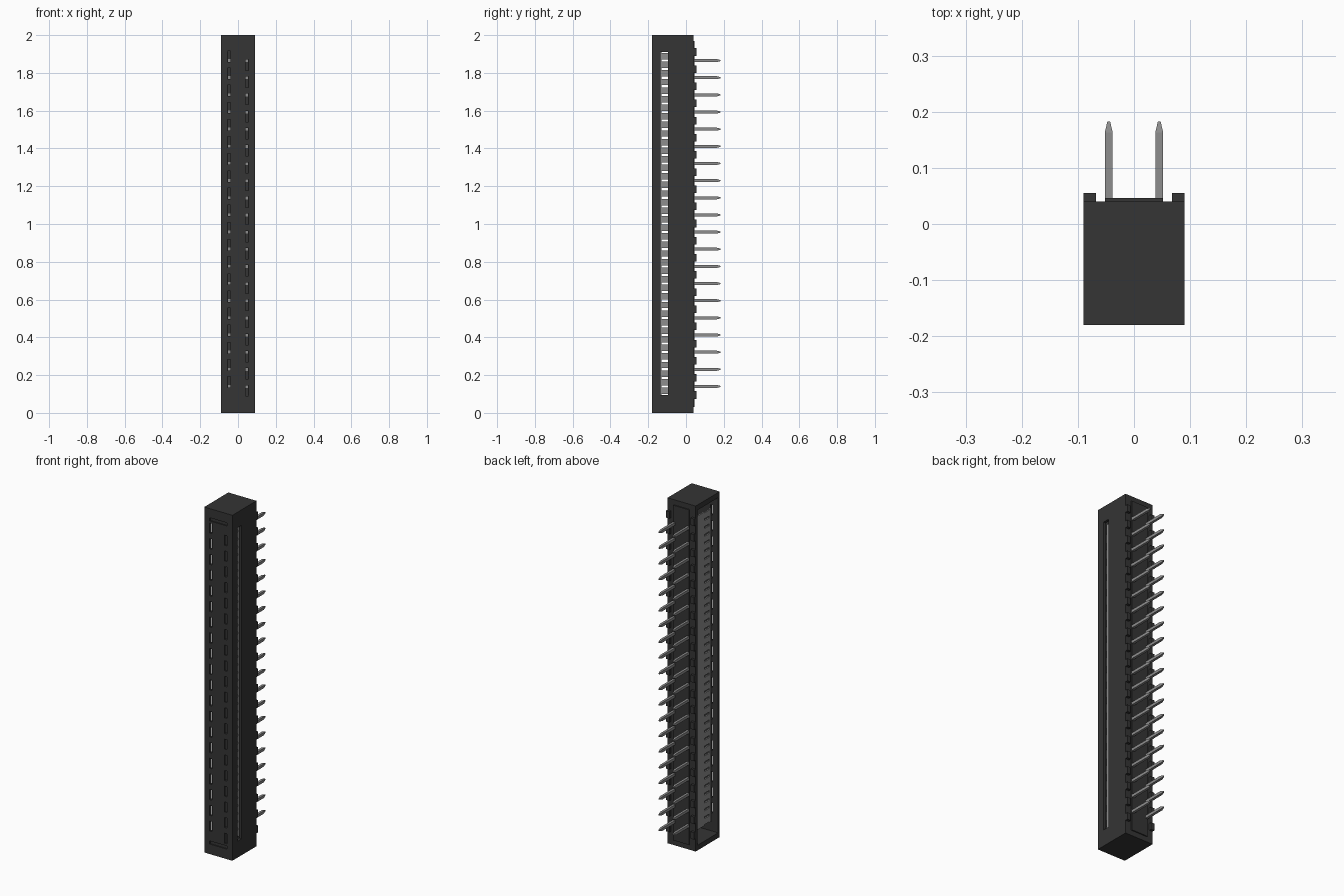
import bpy, bmesh
from mathutils import Vector

cube = bpy.data.objects.get("Cube")
if cube:
    bpy.data.objects.remove(cube, do_unlink=True)


def material(name, value):
    m = bpy.data.materials.new(name)
    m.use_nodes = True
    colour = (value, value, value, 1)
    m.diffuse_color = colour
    m.node_tree.nodes["Principled BSDF"].inputs["Base Color"].default_value = colour
    return m


plastic = material("black plastic", 0.035)
metal = material("grey metal", 0.27)


def add_box(bm, low, high):
    """Add an axis-aligned box between two corners; return its vertices."""
    low, high = Vector(low), Vector(high)
    verts = bmesh.ops.create_cube(bm, size=1)["verts"]
    for v in verts:
        v.co = (low + high) / 2 + v.co * (high - low)
    return verts


def finish(bm, name, mat):
    mesh = bpy.data.meshes.new(name)
    bm.to_mesh(mesh)
    bm.free()
    mesh.materials.append(mat)
    obj = bpy.data.objects.new(name, mesh)
    bpy.context.collection.objects.link(obj)
    return obj


def boxes(name, mat, corners):
    bm = bmesh.new()
    for low, high in corners:
        add_box(bm, low, high)
    return finish(bm, name, mat)


PITCH = 0.0908
COUNT = 20
FIRST = 0.14
HALF = PITCH / 2

# Housing: long hollow block, open on one side
housing = boxes("housing", plastic, [((-0.09, -0.18, 0), (0.09, 0.04, 2))])
cavity = boxes("cavity_cutter", plastic,
               [((-0.12, -0.165, 0.03), (0.075, 0.025, 1.97))])

# Side window, staggered front slots and two shallow end grooves
openings = [((0.06, -0.135, 0.095), (0.12, -0.095, 1.91))]
for i in range(COUNT):
    for side in (-1, 1):
        x, z = side * 0.048, FIRST + i * PITCH - side * HALF / 2
        openings.append(((x - 0.007, -0.2, z - 0.029), (x + 0.007, -0.155, z + 0.029)))
for z in (0.067, 1.938):
    openings.append(((-0.055, -0.2, z - 0.009), (0.055, -0.174, z + 0.009)))
slots = boxes("slot_cutter", plastic, openings)

for cutter in (cavity, slots):
    cutter.hide_render = True
    cutter.hide_viewport = True
    cutter.display_type = 'WIRE'
    mod = housing.modifiers.new(cutter.name, 'BOOLEAN')
    mod.operation = 'DIFFERENCE'
    mod.solver = 'EXACT'
    mod.object = cutter

# Apply the cuts and drop the helpers
depsgraph = bpy.context.evaluated_depsgraph_get()
cut_mesh = bpy.data.meshes.new_from_object(housing.evaluated_get(depsgraph))
housing.modifiers.clear()
housing.data = cut_mesh
for cutter in (cavity, slots):
    bpy.data.objects.remove(cutter, do_unlink=True)

# Raised plate across the back
boxes("back_plate", plastic, [((-0.052, 0.03, 0.03), (0.052, 0.046, 1.97))])

# Small standoffs along both back edges, between the pins
boxes("standoffs", plastic,
      [((min(s * 0.068, s * 0.09), 0.035, FIRST + (i - 0.5) * PITCH - 0.02),
        (max(s * 0.068, s * 0.09), 0.055, FIRST + (i - 0.5) * PITCH + 0.02))
       for i in range(COUNT + 1) for s in (-1, 1)])

# Contact strips: rails joined by evenly spaced blades
bottom, top = FIRST - HALF, FIRST + (COUNT - 0.5) * PITCH
for name, x in (("left_contacts", 0.056), ("right_contacts", -0.056)):
    a, b = x - 0.004, x + 0.004
    strip = [((a, -0.145, bottom), (b, -0.131, top)),
             ((a, -0.085, bottom), (b, 0.026, top))]
    for i in range(COUNT * 2):
        z = bottom + (i + 0.5) * HALF
        strip.append(((a, -0.131, z - 0.017), (b, -0.085, z + 0.017)))
    boxes(name, metal, strip)

# Two rows of square pins with tapered tips
for name, x in (("left_pins", 0.045), ("right_pins", -0.045)):
    bm = bmesh.new()
    for i in range(COUNT):
        z = FIRST + i * PITCH
        add_box(bm, (x - 0.007, 0.02, z - 0.008), (x + 0.007, 0.163, z + 0.008))
    bm.normal_update()
    ends = [f for f in bm.faces if f.normal.y > 0.9]
    tips = bmesh.ops.extrude_discrete_faces(bm, faces=ends)["faces"]
    for f in tips:
        centre = f.calc_center_median()
        for v in f.verts:
            v.co = centre + (v.co - centre) * 0.35 + Vector((0, 0.02, 0))
    finish(bm, name, metal)
